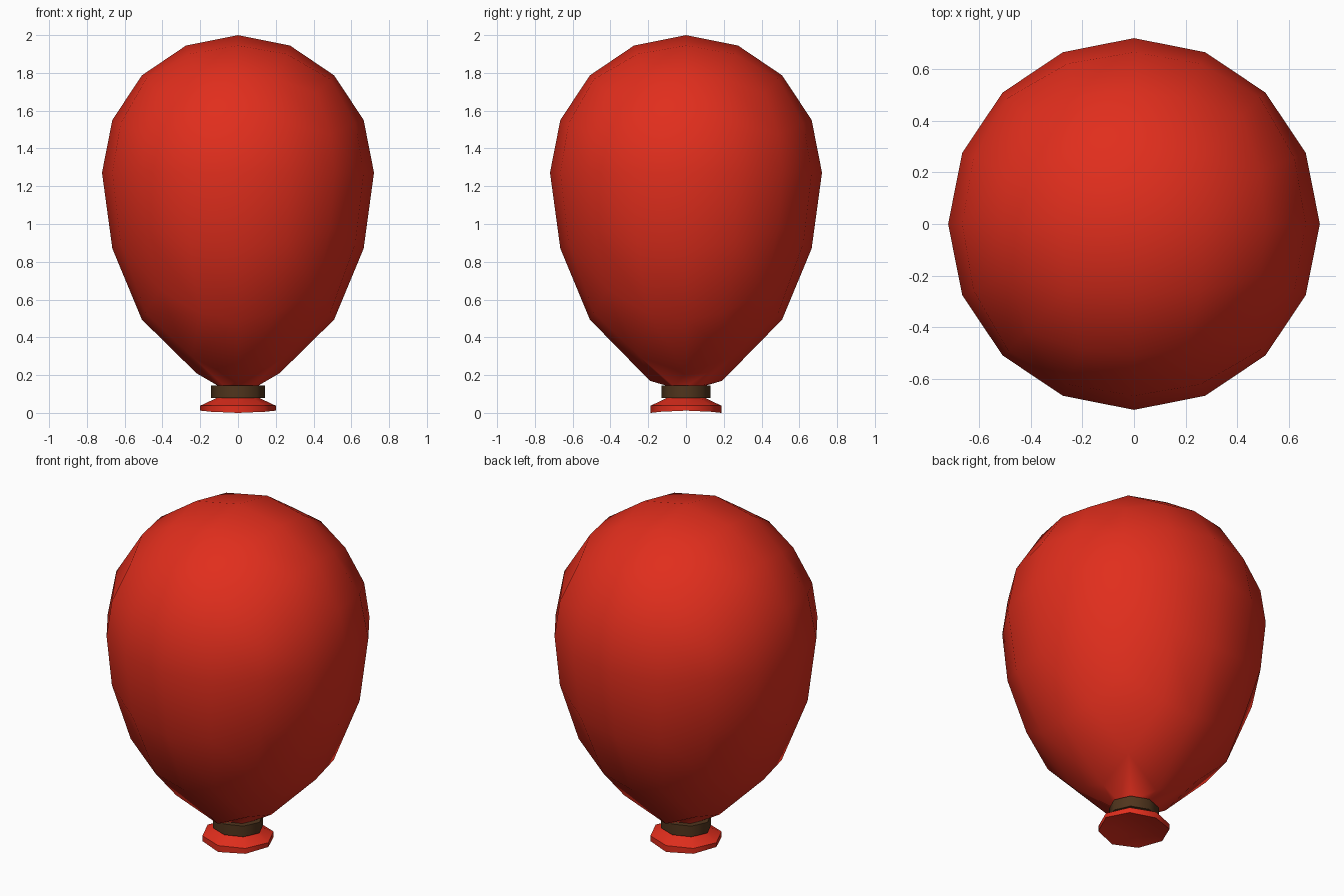
import bpy, bmesh, math

if "Cube" in bpy.data.objects:
    bpy.data.objects.remove(bpy.data.objects["Cube"])


def material(name, rgb):
    m = bpy.data.materials.new(name)
    m.diffuse_color = (*rgb, 1)
    m.use_nodes = True
    m.node_tree.nodes["Principled BSDF"].inputs["Base Color"].default_value = m.diffuse_color
    return m


def finish(bm, name, mat, smooth_angle):
    bmesh.ops.recalc_face_normals(bm, faces=bm.faces)
    me = bpy.data.meshes.new(name)
    bm.to_mesh(me)
    bm.free()
    me.materials.append(mat)
    ob = bpy.data.objects.new(name, me)
    bpy.context.collection.objects.link(ob)
    bpy.ops.object.select_all(action='DESELECT')
    ob.select_set(True)
    bpy.context.view_layer.objects.active = ob
    bpy.ops.object.shade_smooth_by_angle(angle=math.radians(smooth_angle))
    return ob


red = material("red_rubber", (0.75, 0.027, 0.012))
brown = material("brown_tie", (0.08, 0.035, 0.012))

# Balloon: cube grid projected to an egg shape
bm = bmesh.new()
bmesh.ops.create_cube(bm, size=2)
bmesh.ops.subdivide_edges(bm, edges=bm.edges[:], cuts=3, use_grid_fill=True)
hole = None
for v in bm.verts:
    for i in range(3):
        v.co[i] = math.tan(v.co[i] * math.pi / 4)
    d = v.co.normalized()
    x, y, z = d
    if z < -0.99:
        hole = v
    r = 0.72
    if z < -0.85:
        # pinch towards the neck
        r *= 0.76 if z < -0.9 else 0.93
    zz = 1.272 + (0.728 * z if z > 0 else z * (1.03 + 0.13 * z * z))
    if z < 0:
        zz = 1.272 + z * (1.03 + 0.14 * z * z)
    if z < -0.9:
        zz, r = (0.21, 0.575) if abs(x) > abs(y) else (0.17, 0.50)
    v.co = (x * r, y * r, zz)
bmesh.ops.delete(bm, geom=[hole], context='VERTS')

# Neck and flared lip: extrude the bottom opening through octagon rings
ring = [e for e in bm.edges if e.is_boundary]
for rx, ry, zx, zy in [(0.10, 0.09, 0.14, 0.14), (0.10, 0.09, 0.085, 0.085),
                       (0.20, 0.187, 0.038, 0.038), (0.20, 0.187, 0.012, 0.0),
                       (0.10, 0.09, 0.03, 0.03)]:
    out = bmesh.ops.extrude_edge_only(bm, edges=ring)["geom"]
    ring = [g for g in out if isinstance(g, bmesh.types.BMEdge)]
    for v in {v for e in ring for v in e.verts}:
        a = round(math.atan2(v.co.y, v.co.x) / (math.pi / 4)) * math.pi / 4
        c, s = math.cos(a), math.sin(a)
        v.co = (rx * c, ry * s, zx * c * c + zy * s * s)
bmesh.ops.contextual_create(bm, geom=ring)
finish(bm, "balloon", red, 60)

# Tie band around the neck
bm = bmesh.new()
bmesh.ops.create_cone(bm, cap_ends=True, segments=8, radius1=0.142, radius2=0.142, depth=0.064)
for v in bm.verts:
    a = round(math.atan2(v.co.y, v.co.x) / (math.pi / 4)) * math.pi / 4
    v.co = (0.142 * math.cos(a), 0.129 * math.sin(a), v.co.z + 0.112)
finish(bm, "neck_tie", brown, 50)
